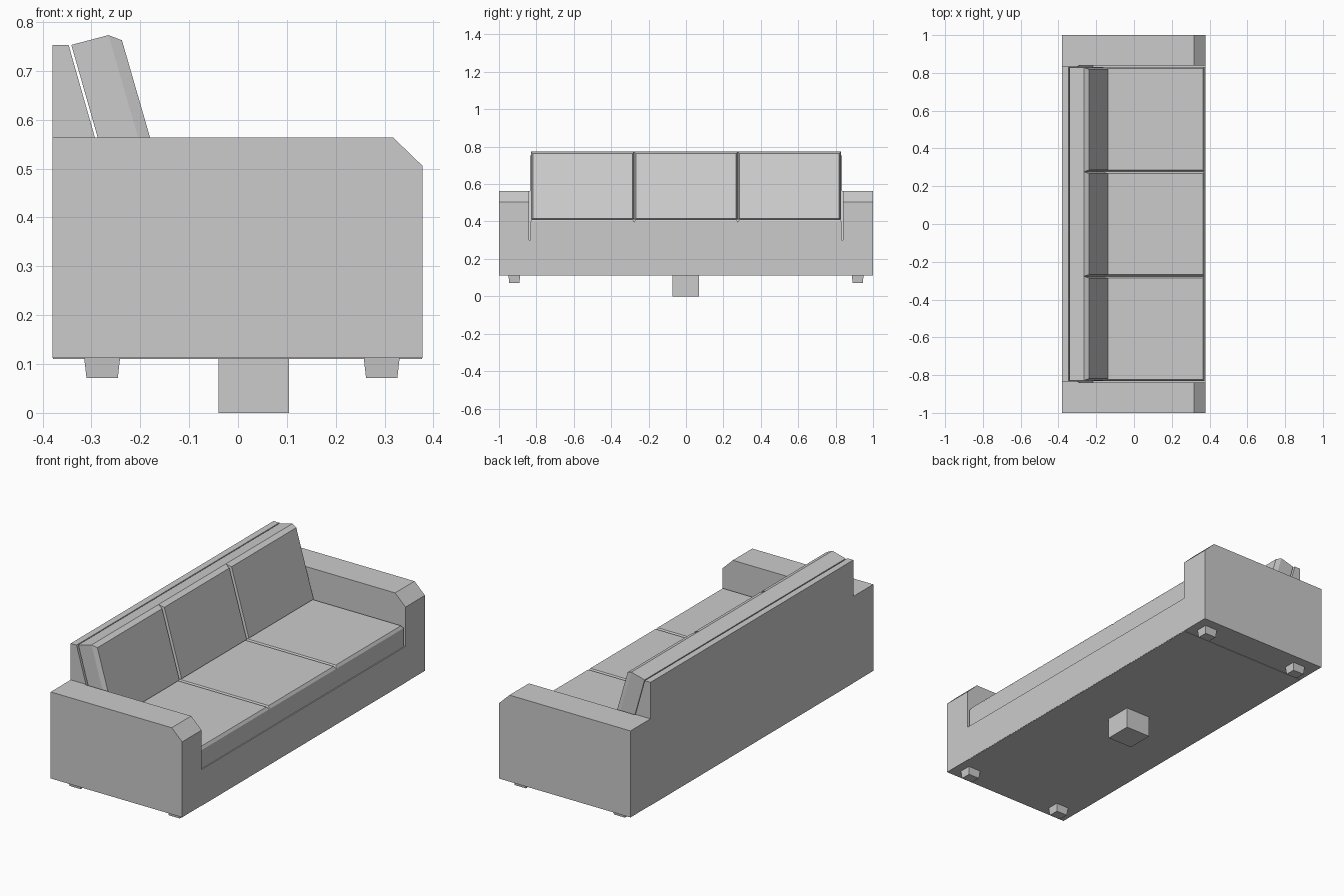
import bpy, bmesh
from mathutils import Vector

if "Cube" in bpy.data.objects:
    bpy.data.objects.remove(bpy.data.objects["Cube"])


def make_object(name, bm):
    bmesh.ops.recalc_face_normals(bm, faces=bm.faces)
    mesh = bpy.data.meshes.new(name)
    bm.to_mesh(mesh)
    bm.free()
    obj = bpy.data.objects.new(name, mesh)
    bpy.context.collection.objects.link(obj)
    return obj


def prism_bm(profile, y0, y1):
    """Extrude an (x, z) outline along y."""
    bm = bmesh.new()
    face = bm.faces.new([bm.verts.new((x, y0, z)) for x, z in profile])
    ext = bmesh.ops.extrude_face_region(bm, geom=[face])["geom"]
    verts = [g for g in ext if isinstance(g, bmesh.types.BMVert)]
    bmesh.ops.translate(bm, verts=verts, vec=(0, y1 - y0, 0))
    bmesh.ops.recalc_face_normals(bm, faces=bm.faces)
    return bm


def prism(name, profile, y0, y1):
    return make_object(name, prism_bm(profile, y0, y1))


def rect(x0, x1, z0, z1):
    return [(x0, z0), (x1, z0), (x1, z1), (x0, z1)]


def cut(obj, cutter):
    mod = obj.modifiers.new("cut", "BOOLEAN")
    mod.operation = "DIFFERENCE"
    mod.solver = "EXACT"
    mod.object = cutter
    cutter.hide_render = True
    bpy.context.view_layer.objects.active = obj
    bpy.ops.object.modifier_apply(modifier=mod.name)
    bpy.data.objects.remove(cutter)


def cushions(name, profile, half, facing, push):
    """Long body split in three, each section raised as a bevelled pad."""
    bm = prism_bm(profile, -half, half)
    for y in (-0.277, 0.277):
        geom = bm.verts[:] + bm.edges[:] + bm.faces[:]
        bmesh.ops.bisect_plane(bm, geom=geom, plane_co=(0, y, 0), plane_no=(0, 1, 0))
    bm.normal_update()
    pads = [f for f in bm.faces if f.normal.dot(Vector(facing)) > 0.9]
    bmesh.ops.inset_individual(bm, faces=pads, thickness=0.009, use_even_offset=True)
    bmesh.ops.translate(bm, verts=list({v for f in pads for v in f.verts}), vec=push)
    return make_object(name, bm)


# Frame: one block with seat cavity and the corners above the arms removed
frame = prism("frame", rect(-0.38, 0.378, 0.112, 0.753), -1, 1)
cut(frame, prism("cavity_cutter", [(-0.218, 0.30), (0.5, 0.30), (0.5, 0.8), (-0.36, 0.8)], -0.84, 0.84))
arm_top = [(-0.5, 0.563), (0.318, 0.563), (0.378, 0.505), (0.5, 0.387), (0.5, 1), (-0.5, 1)]
for y0, y1 in ((-1.2, -0.835), (0.835, 1.2)):
    cut(frame, prism("arm_cutter", arm_top, y0, y1))

# Underside panel between the arms
prism("underside_panel", rect(-0.379, 0.377, 0.11, 0.13), -0.84, 0.84)

# Seat and back cushions
cushions("seat_cushions", rect(-0.215, 0.373, 0.30, 0.397), 0.832, (0, 0, 1), (0, 0, 0.014))
cushions("back_cushions", [(-0.341, 0.753), (-0.265, 0.773), (-0.16, 0.41), (-0.2435, 0.41)],
         0.828, (1, 0, 0.28), (0.025, 0, -0.002))

# Tapered corner feet
for x, xn in ((-0.278, "back"), (0.294, "front")):
    for y, yn in ((-0.918, "left"), (0.918, "right")):
        bm = bmesh.new()
        bmesh.ops.create_cube(bm, size=1)
        for v in bm.verts:
            w = (0.074, 0.064) if v.co.z > 0 else (0.064, 0.054)
            v.co = (x + v.co.x * w[0], y + v.co.y * w[1], 0.115 if v.co.z > 0 else 0.071)
        make_object(f"{xn}_{yn}_foot", bm)

# Centre support block
prism("centre_support", rect(-0.04, 0.104, 0, 0.115), -0.072, 0.07)
